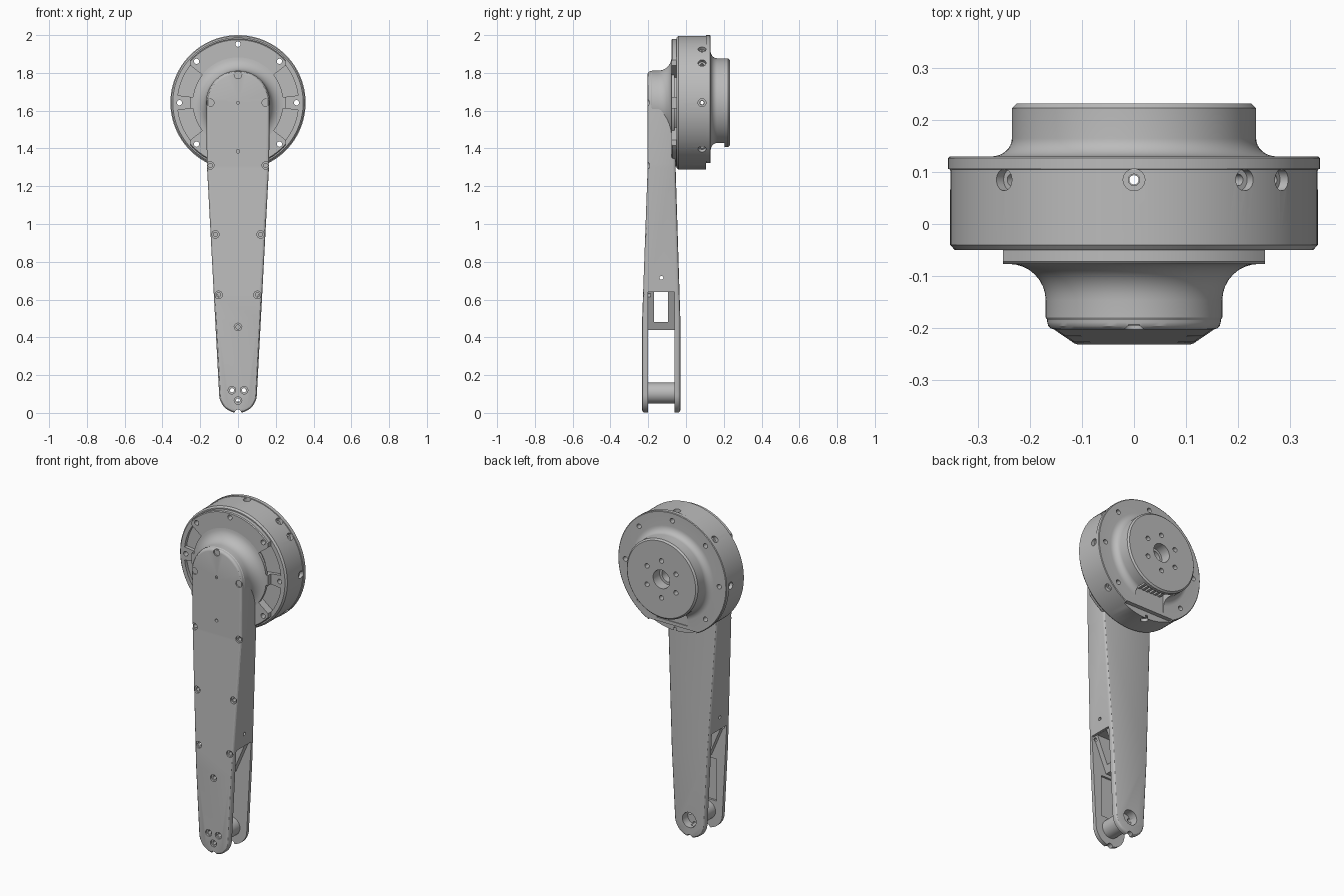
import bpy, bmesh, math
from mathutils import Matrix, Vector

if "Cube" in bpy.data.objects:
    bpy.data.objects.remove(bpy.data.objects["Cube"])

HUB = 1.642
grey = bpy.data.materials.new("satin grey")
grey.use_nodes = True
COLOUR = (0.5, 0.5, 0.5, 1)
grey.diffuse_color = COLOUR
grey.node_tree.nodes["Principled BSDF"].inputs["Base Color"].default_value = COLOUR


def finish(name, bm):
    bmesh.ops.recalc_face_normals(bm, faces=bm.faces)
    me = bpy.data.meshes.new(name)
    bm.to_mesh(me)
    bm.free()
    me.materials.append(grey)
    ob = bpy.data.objects.new(name, me)
    bpy.context.scene.collection.objects.link(ob)
    return ob


def rod(bm, a, b, r, r2=None, n=24):
    """Cylinder or cone from point a to point b."""
    a, b = Vector(a), Vector(b)
    d = b - a
    m = Matrix.Translation((a + b) / 2) @ d.to_track_quat('Z', 'Y').to_matrix().to_4x4()
    bmesh.ops.create_cone(bm, cap_ends=True, segments=n, radius1=r,
                          radius2=r if r2 is None else r2, depth=d.length, matrix=m)


def box(bm, lo, hi):
    lo, hi = Vector(lo), Vector(hi)
    m = Matrix.Translation((lo + hi) / 2) @ Matrix.Diagonal((*(hi - lo), 1))
    bmesh.ops.create_cube(bm, size=1, matrix=m)


def prism(bm, pts, y0, y1):
    """Extrude an x-z outline along y."""
    f = bm.faces.new([bm.verts.new((x, y0, z)) for x, z in pts])
    new = bmesh.ops.extrude_face_region(bm, geom=[f])["geom"]
    for v in new:
        if isinstance(v, bmesh.types.BMVert):
            v.co.y = y1


def polar(r, deg):
    t = math.radians(deg)
    return r * math.cos(t), HUB + r * math.sin(t)


def lathe(name, profile, n=96):
    """Turn an (r, y) profile about the hub axis."""
    bm = bmesh.new()
    vs = [bm.verts.new((r, y, HUB)) for r, y in profile]
    es = [bm.edges.new(p) for p in zip(vs, vs[1:])]
    bmesh.ops.spin(bm, geom=vs + es, cent=(0, 0, HUB), axis=(0, 1, 0),
                   angle=math.tau, steps=n, use_merge=True)
    bmesh.ops.remove_doubles(bm, verts=bm.verts, dist=1e-5)
    return finish(name, bm)


def apply(ob, mod):
    bpy.context.view_layer.objects.active = ob
    bpy.ops.object.modifier_apply(modifier=mod.name)


def cut(ob, bm):
    tool = finish("cutter", bm)
    tool.hide_render = True
    mod = ob.modifiers.new("cut", 'BOOLEAN')
    mod.operation, mod.solver, mod.object = 'DIFFERENCE', 'EXACT', tool
    mod.use_self = True
    apply(ob, mod)
    bpy.data.objects.remove(tool)


def soften(ob, width):
    mod = ob.modifiers.new("soft", 'BEVEL')
    mod.width, mod.segments, mod.limit_method = width, 3, 'ANGLE'
    mod.angle_limit = math.radians(40)
    apply(ob, mod)


def arc(steps=8):
    return [math.pi / 2 * i / steps for i in range(steps + 1)]


def flange_cuts(bm):
    """Through bolts and the four curved pockets of the front flange."""
    for a in range(0, 360, 45):
        x, z = polar(0.31, a)
        if a != 270:
            rod(bm, (x, -0.2, z), (x, 0.3, z), 0.014)
    for a in (7, -38, 187, 142):
        angles = [a + 31 * i / 10 for i in range(11)]
        pts = [polar(0.32, t) for t in angles] + [polar(0.215, t) for t in reversed(angles)]
        prism(bm, pts, -0.2, -0.03)


# Drum with rear rim, fillet and output boss
rear_fillet = [(0.275 - 0.04 * math.sin(t), 0.13 + 0.035 * (1 - math.cos(t))) for t in arc()]
drum = lathe("drum", [(0, -0.05), (0.345, -0.05), (0.354, -0.04), (0.354, 0.105),
                      (0.358, 0.106), (0.358, 0.127), (0.354, 0.13)] + rear_fillet +
             [(0.235, 0.223), (0.226, 0.232), (0, 0.232)])
bm = bmesh.new()
flange_cuts(bm)
rod(bm, (0, 0.17, HUB), (0, 0.3, HUB), 0.055, n=40)
rod(bm, (0, 0.04, HUB), (0, 0.25, HUB), 0.04, n=40)
rod(bm, (0, -0.2, HUB), (0, 0.1, HUB), 0.008)
for a in range(30, 390, 60):
    x, z = polar(0.11, a)
    rod(bm, (x, 0.18, z), (x, 0.3, z), 0.014)
# cable window and notched rim at the bottom of the rear
box(bm, (-0.1, 0.125, 1.35), (0.1, 0.205, 1.5))
box(bm, (-0.16, 0.105, 1.2), (0.16, 0.2, 1.33))
# radial set screw holes
for a in (0, 36.5, 53, 90, 135, 180, 225, 270, 316):
    for r, depth in ((0.021, 0.02), (0.011, 0.1)):
        x, z = polar(0.38, a)
        x2, z2 = polar(0.354 - depth, a)
        rod(bm, (x, 0.085, z), (x2, 0.085, z2), r)
rod(bm, (-0.3, 0.085, HUB), (0.3, 0.085, HUB), 0.009)
rod(bm, (0, 0.085, HUB - 0.3), (0, 0.085, HUB + 0.3), 0.009)
cut(drum, bm)

# Connector pins inside the window
bm = bmesh.new()
for i in range(6):
    x = -0.07 + i * 0.028
    box(bm, (x - 0.008, 0.12, 1.44), (x + 0.008, 0.18, 1.51))
finish("connector_pins", bm)

# Raised front flange, trimmed flat at both sides
plate = lathe("front_flange", [(0, -0.045), (0.338, -0.045), (0.338, -0.072),
                               (0.333, -0.077), (0, -0.077)])
bm = bmesh.new()
flange_cuts(bm)
for s in (-1, 1):
    box(bm, (min(s * 0.252, s), -0.3, 1), (max(s * 0.252, s), 0.1, 2.2))
cut(plate, bm)

# Flared collar blending the flange into the arm
flare = [(0.24 - 0.07 * math.sin(t), -0.077 - 0.07 * (1 - math.cos(t))) for t in arc()]
lathe("collar", [(0, -0.06), (0.24, -0.06)] + flare + [(0.17, -0.18), (0.16, -0.195), (0, -0.195)])

# Tapered arm
outline = [polar(0.167, 180 * i / 32) for i in range(33)]
outline.append((-0.165, 1.32))
outline += [(0.1 * math.cos(t), 0.1 + 0.1 * math.sin(t))
            for t in (math.pi * (1 + i / 24) for i in range(25))]
outline.append((0.165, 1.32))
bm = bmesh.new()
prism(bm, outline, -0.1, 0.1)
for z in (1.3, 0.5):
    bmesh.ops.bisect_plane(bm, geom=bm.verts[:] + bm.edges[:] + bm.faces[:],
                           plane_co=(0, 0, z), plane_no=(0, 0, 1))


def arm_y(z, front):
    t = min(max((1.3 - z) / 0.8, 0), 1)
    return -0.203 - 0.029 * t if front else -0.055 + 0.025 * t


for v in bm.verts:
    v.co.y = arm_y(v.co.z, v.co.y < 0)
arm = finish("arm", bm)
soften(arm, 0.014)

bm = bmesh.new()
# fork gap with a wedge-shaped root, and the window through it
prism(bm, [(-0.3, -0.1), (0.3, -0.1), (0.3, 0.64), (0.115, 0.64), (0.03, 0.44),
           (-0.03, 0.44), (-0.115, 0.64), (-0.3, 0.64)], -0.2, -0.06)
box(bm, (-0.3, -0.17, 0.48), (0.3, -0.095, 0.639))
box(bm, (-0.06, -0.212, 0.17), (0.06, -0.15, 0.42))
# notch at the foot, cross pin hole and small pilot holes
rod(bm, (0, -0.4, 0), (0, 0.1, 0), 0.018)
rod(bm, (-0.3, -0.13, 0.715), (0.3, -0.13, 0.715), 0.01)
rod(bm, (0, -0.08, 0.105), (0, 0.1, 0.105), 0.045, n=32)
rod(bm, (0, -0.3, HUB), (0, 0, HUB), 0.008)
rod(bm, (0, -0.3, 1.385), (0, -0.15, 1.385), 0.009)
# counterbored screw holes down the front
screws = [(0, 1.79), (0, 0.455), (0, 0.065)]
for x, z in ((0.147, HUB), (0.147, 1.31), (0.12, 0.945), (0.103, 0.625), (0.032, 0.12)):
    screws += [(x, z), (-x, z)]
for x, z in screws:
    y = arm_y(z, True)
    rod(bm, (x, -0.3, z), (x, y + 0.01, z), 0.02)
    rod(bm, (x, -0.3, z), (x, y + 0.04, z), 0.011)
cut(arm, bm)

# Pivot pin between the fork tines
bm = bmesh.new()
rod(bm, (0, -0.205, 0.105), (0, -0.05, 0.105), 0.055, n=40)
pin = finish("pivot_pin", bm)
bm = bmesh.new()
rod(bm, (0, -0.08, 0.105), (0, 0.1, 0.105), 0.045, n=32)
for x, z in ((0.032, 0.12), (-0.032, 0.12), (0, 0.065)):
    rod(bm, (x, -0.3, z), (x, 0, z), 0.011)
cut(pin, bm)

bpy.ops.object.select_all(action='DESELECT')
for ob in bpy.context.scene.objects:
    if ob.type == 'MESH':
        ob.select_set(True)
        bpy.context.view_layer.objects.active = ob
bpy.ops.object.shade_smooth_by_angle(angle=math.radians(30))
